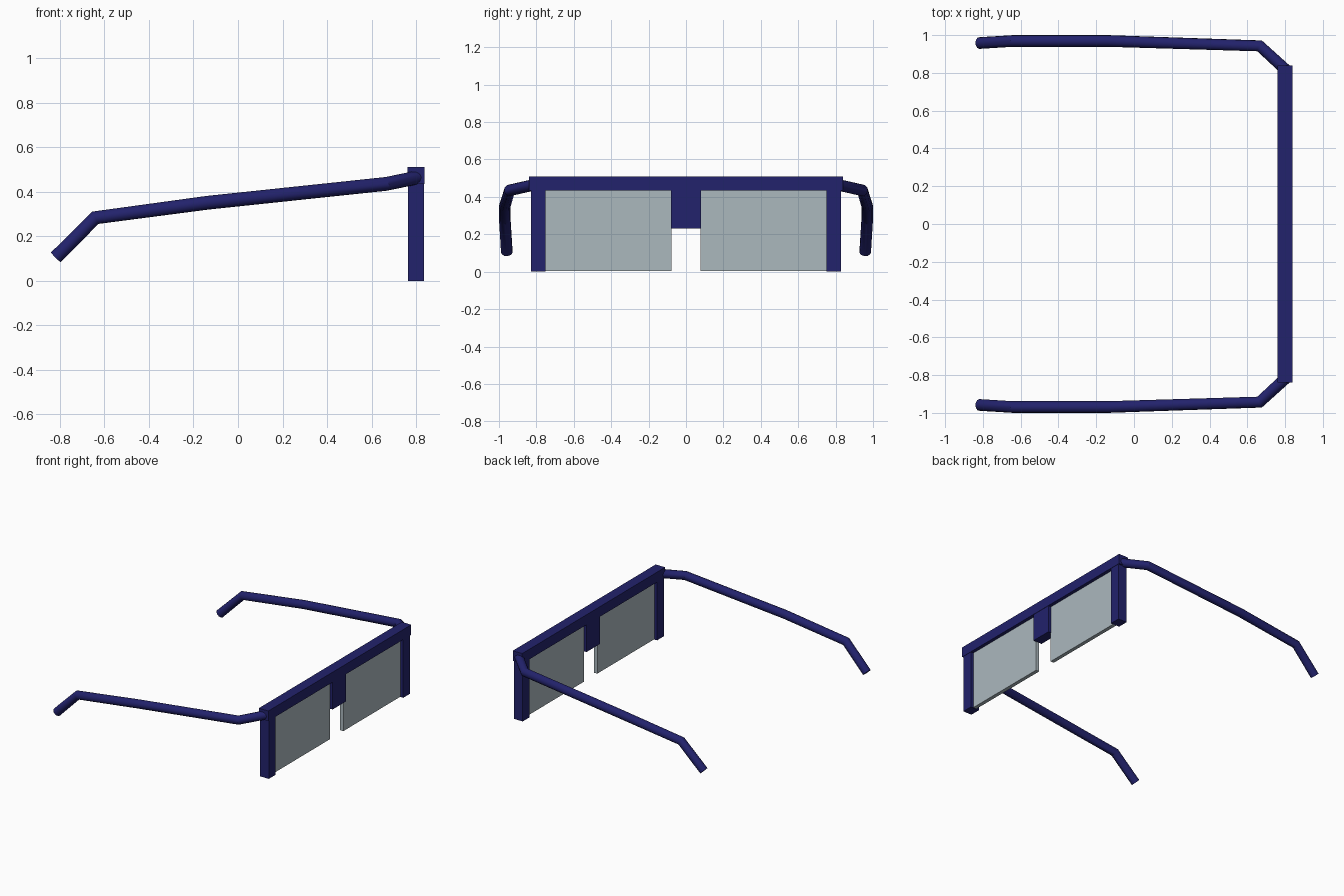
import bpy
from mathutils import Vector

cube = bpy.data.objects.get("Cube")
if cube:
    bpy.data.objects.remove(cube, do_unlink=True)


def material(name, rgb):
    mat = bpy.data.materials.new(name)
    mat.use_nodes = True
    mat.diffuse_color = (*rgb, 1)
    mat.node_tree.nodes["Principled BSDF"].inputs["Base Color"].default_value = (*rgb, 1)
    return mat


navy = material("navy plastic", (0.016, 0.016, 0.15))
grey = material("pale grey glass", (0.41, 0.48, 0.515))


def box(name, x, y, z, mat):
    """Box spanning the given (low, high) ranges."""
    spans = (x, y, z)
    bpy.ops.mesh.primitive_cube_add(size=1, location=[sum(s) / 2 for s in spans])
    obj = bpy.context.object
    obj.name = name
    obj.scale = [abs(s[1] - s[0]) for s in spans]
    bpy.ops.object.transform_apply(location=False, rotation=False)
    obj.data.materials.append(mat)
    return obj


def tube(name, points, radius, mat):
    """Round rod with capped ends following a bent path."""
    curve = bpy.data.curves.new(name, "CURVE")
    curve.dimensions = "3D"
    curve.bevel_depth = radius
    curve.bevel_resolution = 4
    curve.use_fill_caps = True
    spline = curve.splines.new("POLY")
    spline.points.add(len(points) - 1)
    for point, co in zip(spline.points, points):
        point.co = (*co, 1)
    obj = bpy.data.objects.new(name, curve)
    bpy.context.collection.objects.link(obj)
    bpy.ops.object.select_all(action="DESELECT")
    obj.select_set(True)
    bpy.context.view_layer.objects.active = obj
    bpy.ops.object.convert(target="MESH")
    obj = bpy.context.object
    obj.data.materials.clear()
    obj.data.materials.append(mat)
    bpy.ops.object.shade_smooth_by_angle(angle=0.6)
    return obj


# Front frame: brow bar and nose bridge
depth = (0.763, 0.835)
box("brow_bar", (0.76, 0.838), (-0.84, 0.84), (0.435, 0.51), navy)
box("nose_bridge", depth, (-0.08, 0.08), (0.23, 0.436), navy)

# Mirrored parts: end posts, lenses and temple arms
arm_path = [(0.81, 0.81, 0.465), (0.665, 0.943, 0.435), (-0.14, 0.969, 0.35),
            (-0.64, 0.969, 0.283), (-0.818, 0.958, 0.105)]
for side, s in (("left", 1), ("right", -1)):
    box(side + "_end_post", depth, (s * 0.75, s * 0.83), (0, 0.436), navy)
    box(side + "_lens", (0.785, 0.813), (s * 0.078, s * 0.752), (0.003, 0.437), grey)
    tube(side + "_temple_arm", [Vector((x, s * y, z)) for x, y, z in arm_path], 0.031, navy)
